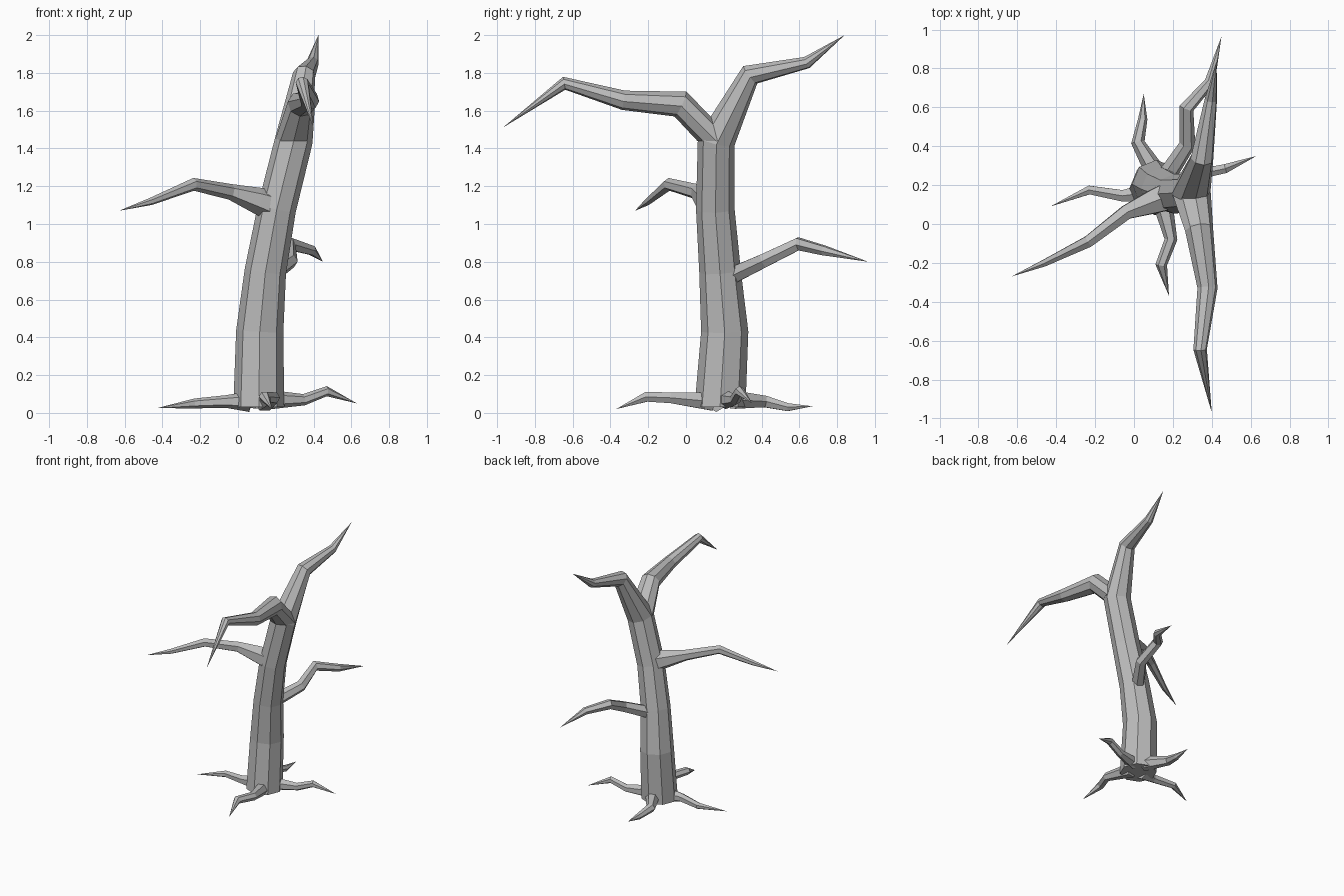
import bpy, bmesh
from math import cos, sin, tau
from mathutils import Vector

cube = bpy.data.objects.get("Cube")
if cube:
    bpy.data.objects.remove(cube)

bark = bpy.data.materials.new("grey_bark")
bark.use_nodes = True
GREY = (0.5, 0.5, 0.5, 1)
bark.diffuse_color = GREY
bark.node_tree.nodes["Principled BSDF"].inputs["Base Color"].default_value = GREY


def limb(name, path, sides, start=None):
    """Flat-faced tube through (x, y, z, radius) points; zero radius makes a tip."""
    pts = [Vector(p[:3]) for p in path]
    bm = bmesh.new()
    normal = Vector(start) if start else (pts[1] - pts[0]).normalized()
    ref = Vector((1, 0, 0)) if abs(normal.x) < 0.7 else Vector((0, 0, 1))
    u = (ref - normal * ref.dot(normal)).normalized()
    rings = []
    for i, p in enumerate(pts):
        if path[i][3] == 0:
            rings.append([bm.verts.new(p)])
            continue
        if i > 0:
            # Mitre each ring between its neighbours without twisting it
            into = (p - pts[i - 1]).normalized()
            out = (pts[i + 1] - p).normalized()
            new = (into + out).normalized()
            u = normal.rotation_difference(new) @ u
            normal = new
        v = normal.cross(u)
        rings.append([bm.verts.new(p + path[i][3] * (u * cos(tau * k / sides) + v * sin(tau * k / sides)))
                      for k in range(sides)])
    bm.faces.new(rings[0])
    for a, b in zip(rings, rings[1:]):
        for k in range(sides):
            j = (k + 1) % sides
            bm.faces.new((a[k], a[j], b[0]) if len(b) == 1 else (a[k], a[j], b[j], b[k]))
    bmesh.ops.recalc_face_normals(bm, faces=bm.faces)
    mesh = bpy.data.meshes.new(name)
    bm.to_mesh(mesh)
    bm.free()
    mesh.materials.append(bark)
    obj = bpy.data.objects.new(name, mesh)
    bpy.context.collection.objects.link(obj)
    return obj


UP = (0, 0, 1)
fork = (0.295, 0.16, 1.44, 0.1)

# Leaning trunk running on into the rear bough
limb("trunk_and_rear_bough", [
    (0.11, 0.18, 0.03, 0.135), (0.115, 0.205, 0.43, 0.125), (0.145, 0.18, 0.75, 0.11),
    (0.205, 0.155, 1.08, 0.102), fork, (0.35, 0.34, 1.79, 0.06),
    (0.395, 0.64, 1.855, 0.033), (0.425, 0.84, 2.0, 0)], 8, UP)

# Front bough sharing the fork ring
limb("front_bough", [
    fork, (0.335, -0.03, 1.635, 0.073), (0.378, -0.33, 1.655, 0.052),
    (0.34, -0.645, 1.745, 0.035), (0.4, -0.97, 1.51, 0)], 8, UP)

# Side branches
limb("right_branch", [
    (0.17, 0.14, 1.1, 0.08), (0.1, 0.115, 1.125, 0.07), (-0.04, 0.06, 1.17, 0.042),
    (-0.235, -0.09, 1.21, 0.034), (-0.46, -0.2, 1.12, 0.02), (-0.63, -0.27, 1.07, 0)], 6)
limb("rear_branch", [
    (0.17, 0.25, 0.73, 0.05), (0.275, 0.41, 0.805, 0.042), (0.27, 0.595, 0.895, 0.038),
    (0.39, 0.73, 0.86, 0.028), (0.45, 0.965, 0.8, 0)], 6)

# Roots spreading over the ground
roots = {
    "back_root": [(0.12, 0.25, 0.07, 0.055), (0.02, 0.42, 0.06, 0.035),
                  (0.045, 0.54, 0.03, 0.024), (0.05, 0.67, 0.035, 0)],
    "left_root": [(0.18, 0.21, 0.07, 0.05), (0.35, 0.26, 0.07, 0.03),
                  (0.47, 0.285, 0.115, 0.027), (0.63, 0.35, 0.05, 0)],
    "front_root": [(0.14, 0.14, 0.06, 0.055), (0.19, -0.08, 0.08, 0.033),
                   (0.14, -0.21, 0.085, 0.03), (0.18, -0.37, 0.02, 0)],
    "right_root": [(0.06, 0.16, 0.06, 0.055), (-0.06, 0.145, 0.06, 0.034),
                   (-0.23, 0.175, 0.05, 0.026), (-0.43, 0.09, 0.025, 0)],
}
for name, path in roots.items():
    limb(name, path, 6)
